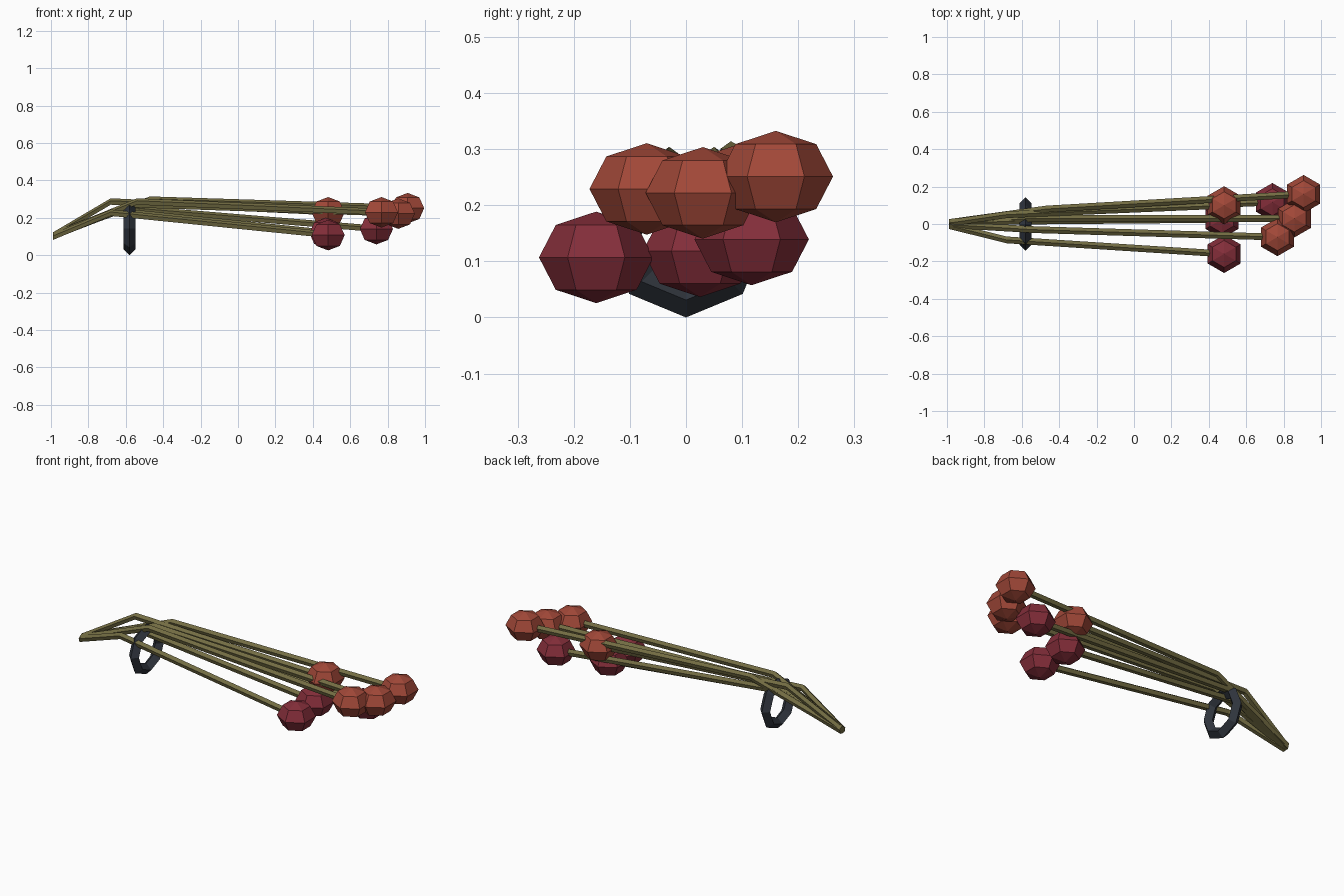
import bpy, bmesh, math
from mathutils import Vector, Matrix

if "Cube" in bpy.data.objects:
    bpy.data.objects.remove(bpy.data.objects["Cube"])


def material(name, rgb):
    m = bpy.data.materials.new(name)
    m.diffuse_color = (*rgb, 1)
    m.use_nodes = True
    m.node_tree.nodes["Principled BSDF"].inputs["Base Color"].default_value = m.diffuse_color
    return m


ORANGE = material("orange_bloom", (0.36, 0.065, 0.04))
RED = material("red_bloom", (0.23, 0.027, 0.042))
GREEN = material("stem_green", (0.17, 0.15, 0.055))
DARK = material("dark_band", (0.03, 0.036, 0.048))


def finish(name, bm, mat):
    bmesh.ops.recalc_face_normals(bm, faces=bm.faces[:])
    me = bpy.data.meshes.new(name)
    bm.to_mesh(me)
    bm.free()
    me.materials.append(mat)
    ob = bpy.data.objects.new(name, me)
    bpy.context.collection.objects.link(ob)
    return ob


def head(name, pos, mat):
    # six-sided faceted ball, slightly squashed
    bm = bmesh.new()
    bmesh.ops.create_uvsphere(bm, u_segments=6, v_segments=4, radius=0.102)
    bm.transform(Matrix.Translation(pos) @ Matrix.Diagonal((1, 1, 0.8, 1)))
    finish(name, bm, mat)


def stem(name, path, radius=0.019, sides=5):
    # one five-sided tube per straight length
    bm = bmesh.new()
    rings = []
    for p in path:
        ring = []
        for i in range(sides):
            a = 2 * math.pi * i / sides
            ring.append(bm.verts.new(Vector(p) + Vector((0, math.sin(a), math.cos(a))) * radius))
        rings.append(ring)
    for r0, r1 in zip(rings, rings[1:]):
        for i in range(sides):
            j = (i + 1) % sides
            bm.faces.new((r0[i], r0[j], r1[j], r1[i]))
    bm.faces.new(rings[0])
    bm.faces.new(rings[-1])
    finish(name, bm, GREEN)


# head centre, stem bend, colour
flowers = [
    ((0.907, 0.16, 0.251), (-0.47, 0.08, 0.295), ORANGE),
    ((0.857, 0.03, 0.222), (-0.55, 0.03, 0.27), ORANGE),
    ((0.767, -0.07, 0.229), (-0.54, -0.03, 0.285), ORANGE),
    ((0.482, 0.10, 0.229), (-0.68, 0.05, 0.285), ORANGE),
    ((0.482, -0.16, 0.107), (-0.68, -0.085, 0.225), RED),
    ((0.740, 0.117, 0.139), (-0.60, 0.06, 0.25), RED),
    ((0.470, 0.025, 0.118), (-0.66, 0.015, 0.235), RED),
]
for k, (pos, bend, mat) in enumerate(flowers, 1):
    head(f"flower_head_{k}", pos, mat)
    tail = (-0.99, bend[1] * 0.1, 0.1 + (bend[2] - 0.26) * 0.1)
    stem(f"stem_{k}", [tail, bend, pos])

# octagonal band under the stems
bm = bmesh.new()
N, M, R, r = 8, 4, 0.112, 0.031
grid = []
for i in range(N):
    a = 2 * math.pi * i / N
    row = []
    for j in range(M):
        b = 2 * math.pi * j / M
        d = R + r * math.cos(b)
        row.append(bm.verts.new((-0.58 + r * math.sin(b), d * math.sin(a), 0.143 + d * math.cos(a))))
    grid.append(row)
for i in range(N):
    for j in range(M):
        i2, j2 = (i + 1) % N, (j + 1) % M
        bm.faces.new((grid[i][j], grid[i2][j], grid[i2][j2], grid[i][j2]))
finish("binding_ring", bm, DARK)
